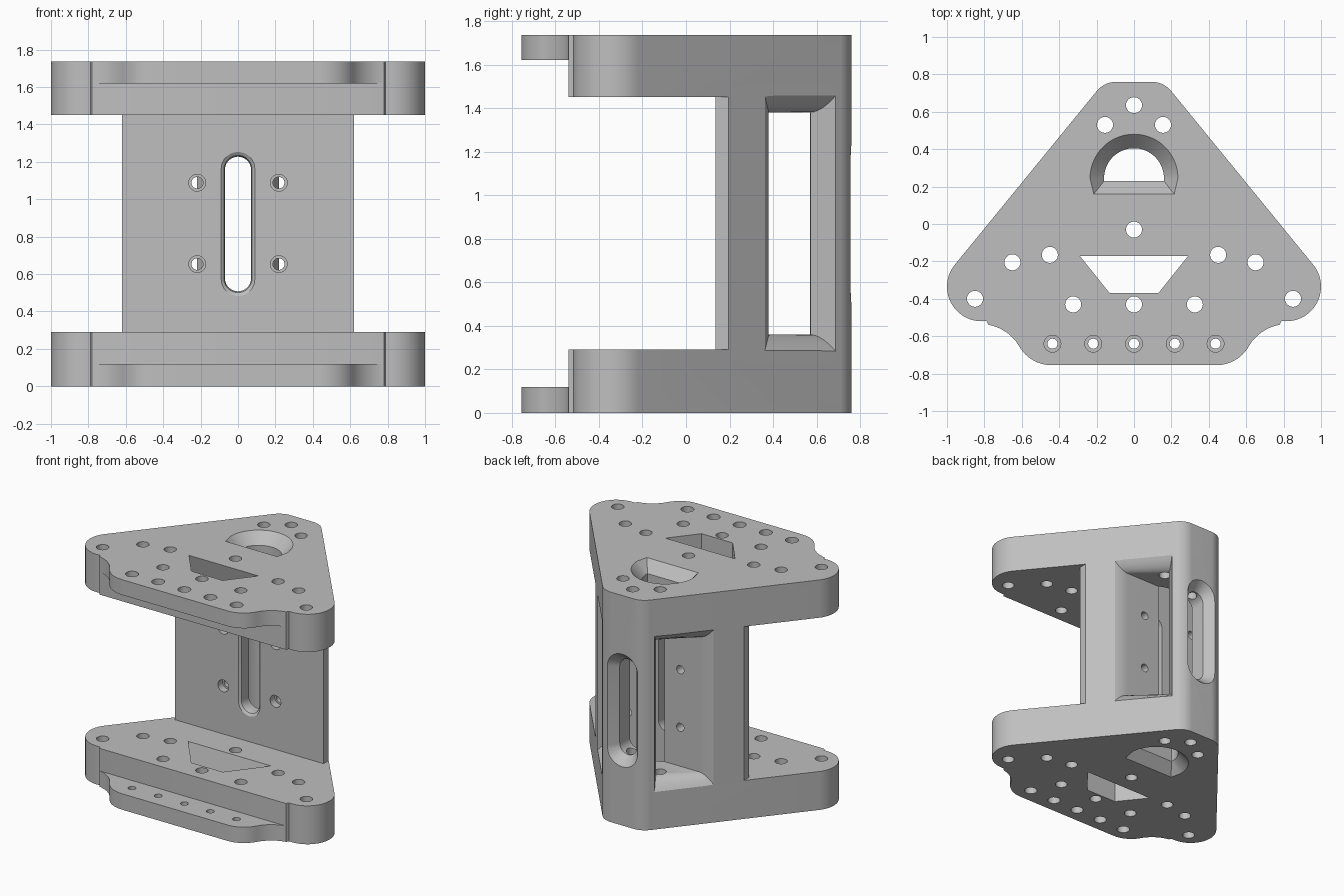
import bpy, bmesh, math
from mathutils import Vector

cube = bpy.data.objects.get("Cube")
if cube:
    bpy.data.objects.remove(cube, do_unlink=True)

HEIGHT = 1.735
MID = HEIGHT / 2


def loft(name, rings):
    """Closed solid through rings of equal point count."""
    bm = bmesh.new()
    loops = [[bm.verts.new(p) for p in ring] for ring in rings]
    n = len(loops[0])
    for a, b in zip(loops, loops[1:]):
        for i in range(n):
            j = (i + 1) % n
            bm.faces.new((a[i], a[j], b[j], b[i]))
    bm.faces.new(loops[0])
    bm.faces.new(loops[-1])
    bmesh.ops.recalc_face_normals(bm, faces=bm.faces)
    mesh = bpy.data.meshes.new(name)
    bm.to_mesh(mesh)
    bm.free()
    obj = bpy.data.objects.new(name, mesh)
    bpy.context.collection.objects.link(obj)
    return obj


def arc(cx, cy, r, start, end, steps=12):
    angles = [math.radians(start + (end - start) * i / steps) for i in range(steps + 1)]
    return [(cx + r * math.cos(a), cy + r * math.sin(a)) for a in angles]


def at_z(points, z):
    return [(x, y, z) for x, y in points]


def at_y(points, y):
    return [(x, y, z) for x, z in points]


# Bracket blank: rounded triangular outline with a narrower front lip
half = (arc(0.44, -0.555, 0.2, -90, -30)
        + arc(0.821, -0.775, 0.24, 150, 100)
        + arc(0.815, -0.335, 0.185, -98, 39.2, 20)
        + arc(0.095, 0.625, 0.135, 39.2, 90))
outline = half + [(-x, y) for x, y in reversed(half)]
bracket = loft("bracket", [at_z(outline, 0), at_z(outline, HEIGHT)])


def cut(rings):
    cutter = loft("cutter", rings)
    cutter.hide_render = True
    mod = bracket.modifiers.new("cut", 'BOOLEAN')
    mod.operation = 'DIFFERENCE'
    mod.solver = 'EXACT'
    mod.object = cutter
    bpy.context.view_layer.objects.active = bracket
    bpy.ops.object.modifier_apply(modifier=mod.name)
    bpy.data.objects.remove(cutter, do_unlink=True)


def cut_box(x0, x1, y0, y1, z0, z1):
    base = [(x0, y0), (x1, y0), (x1, y1), (x0, y1)]
    cut([at_z(base, z0), at_z(base, z1)])


# Open gap between the two plates, trimmed column sides, thin front lips
cut_box(-1.2, 1.2, -1, 0.135, 0.29, 1.45)
for s in (-1, 1):
    cut_box(*sorted((s * 0.62, s * 1.2)), 0.1, 0.4, 0.29, 1.45)
cut_box(-1.2, 1.2, -1, -0.54, 0.12, 1.62)


# Side windows: one tunnel through the column, flared at both mouths
def window_ring(front, back, flare):
    lo, hi = 0.36 - flare, 1.38 + flare
    return [(*front, lo), (*back, lo), (*back, hi), (*front, hi)]


mouth = []
for i in range(7):
    t = i / 6
    mouth.append(window_ring((0.38 + 0.11 * t, 0.38 - 0.02 * t * t),
                             (0.15 + 0.07 * t, 0.57 + 0.12 * t), 0.08 * t ** 1.8))
mouth.append([Vector(p) + Vector((0.03, 0.025, 0)) for p in mouth[-1]])
mirrored = [[(-x, y, z) for x, y, z in ring] for ring in reversed(mouth)]
cut(mirrored + mouth)


# Arched shaft through the full height, chamfered at both ends
def arch(r, width, base):
    return [(width, base)] + arc(0, 0.245, r, 0, 180, 32) + [(-width, base)]


wide, narrow = arch(0.235, 0.215, 0.16), arch(0.16, 0.16, 0.23)
cut([at_z(wide, -0.02), at_z(wide, 0), at_z(narrow, 0.08),
     at_z(narrow, HEIGHT - 0.08), at_z(wide, HEIGHT), at_z(wide, HEIGHT + 0.02)])


# Upright slots in the front wall and the back post
def slot(r, reach):
    c = reach - r
    return arc(0, MID + c, r, 0, 180, 16) + arc(0, MID - c, r, 180, 360, 16)


inner = slot(0.07, 0.36)
rim = slot(0.09, 0.385)
cut([at_y(rim, 0.1), at_y(rim, 0.135), at_y(slot(0.075, 0.367), 0.147),
     at_y(inner, 0.17), at_y(inner, 0.3)])
rim = slot(0.13, 0.425)
cut([at_y(inner, 0.5), at_y(inner, 0.69), at_y(rim, 0.76), at_y(rim, 0.8)])


# Tapered trapezoid openings in both plates
def trapezoid(back):
    w = 0.13 + (back + 0.37) * 0.8
    return [(-0.13, -0.37), (0.13, -0.37), (w, back), (-w, back)]


for outer, inside, step in ((0, 0.29, -0.02), (HEIGHT, 1.45, 0.02)):
    cut([at_z(trapezoid(-0.17), outer + step), at_z(trapezoid(-0.17), outer),
         at_z(trapezoid(-0.1), inside), at_z(trapezoid(-0.1), inside - step)])

# Plain bolt holes through both plates
centres = [(0, 0.635), (0, -0.03), (0, -0.43)]
for x, y in ((0.155, 0.53), (0.45, -0.165), (0.65, -0.205), (0.85, -0.4), (0.325, -0.43)):
    centres += [(x, y), (-x, y)]
for x, y in centres:
    hole = arc(x, y, 0.043, 0, 345, 23)
    cut([at_z(hole, -0.1), at_z(hole, HEIGHT + 0.1)])

# Counterbored holes along the front lips
for i in range(-2, 3):
    big, small = (arc(i * 0.218, -0.64, r, 0, 345, 23) for r in (0.045, 0.027))
    cut([at_z(big, -0.1), at_z(big, 0.06), at_z(small, 0.06),
         at_z(small, HEIGHT - 0.06), at_z(big, HEIGHT - 0.06), at_z(big, HEIGHT + 0.1)])

# Counterbored screw holes in the front wall
for x in (-0.218, 0.218):
    for z in (0.653, 1.088):
        big, small = (arc(x, z, r, 0, 345, 23) for r in (0.045, 0.031))
        cut([at_y(big, 0.1), at_y(big, 0.19), at_y(small, 0.19), at_y(small, 0.45)])

# Single grey finish
grey = bpy.data.materials.new("light grey")
grey.use_nodes = True
colour = (0.52, 0.52, 0.52, 1)
grey.diffuse_color = colour
grey.node_tree.nodes["Principled BSDF"].inputs["Base Color"].default_value = colour
bracket.data.materials.clear()
bracket.data.materials.append(grey)

bpy.ops.object.select_all(action='DESELECT')
bracket.select_set(True)
bpy.context.view_layer.objects.active = bracket
bpy.ops.object.shade_smooth_by_angle(angle=math.radians(30))
